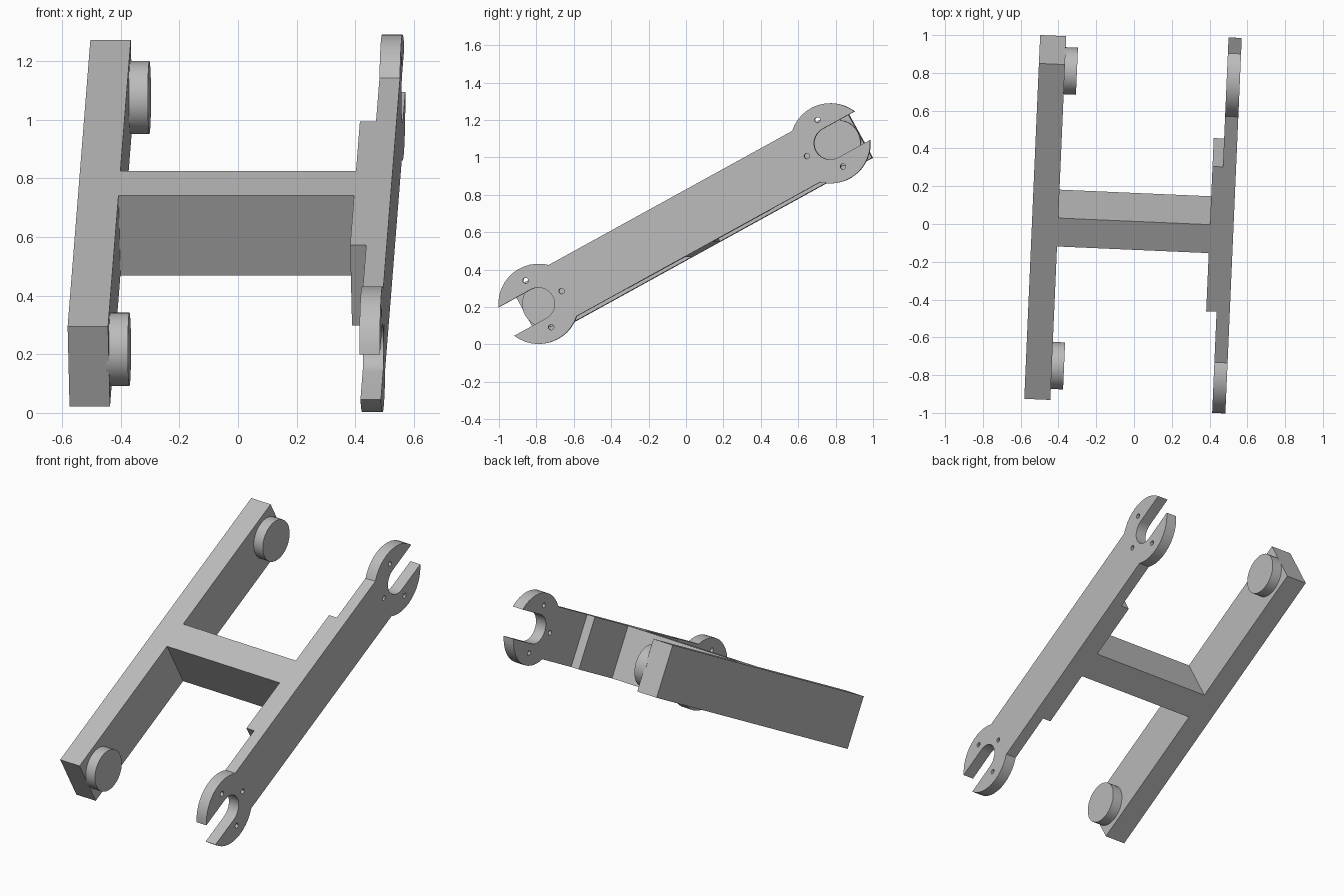
import bpy
import bmesh
from math import radians, sin, cos, asin, pi
from mathutils import Matrix, Vector

if "Cube" in bpy.data.objects:
    bpy.data.objects.remove(bpy.data.objects["Cube"])

# Single grey material
grey = bpy.data.materials.new("plain_grey")
grey.use_nodes = True
grey.diffuse_color = (0.5, 0.5, 0.5, 1)
grey.node_tree.nodes["Principled BSDF"].inputs["Base Color"].default_value = (0.5, 0.5, 0.5, 1)

# Part frame: x across, y along the arms, z through their height
TILT = (Matrix.Translation((0, 0, 0.6465)) @ Matrix.Rotation(radians(-2.5), 4, 'Z')
        @ Matrix.Rotation(radians(28.8), 4, 'X') @ Matrix.Translation((0, 0.012, -0.007)))
HALF_H = 0.156     # half height of every bar
JAW_Y = 0.891      # distance of jaws and pegs from the middle
JAW_R = 0.2145
SLOT_R = 0.087
INNER = 0.402      # inner faces of both arms


def finish(obj):
    obj.data.materials.clear()
    obj.data.materials.append(grey)
    bpy.ops.object.select_all(action='DESELECT')
    obj.select_set(True)
    bpy.context.view_layer.objects.active = obj
    bpy.ops.object.shade_smooth_by_angle(angle=radians(30))


def add_mesh(name, bm):
    bm.transform(TILT)
    mesh = bpy.data.meshes.new(name)
    bm.to_mesh(mesh)
    bm.free()
    obj = bpy.data.objects.new(name, mesh)
    bpy.context.collection.objects.link(obj)
    finish(obj)


def box(name, x0, x1, half_y):
    bm = bmesh.new()
    size = Matrix.Diagonal((x1 - x0, 2 * half_y, 2 * HALF_H, 1))
    bmesh.ops.create_cube(bm, size=1, matrix=Matrix.Translation(((x0 + x1) / 2, 0, 0)) @ size)
    add_mesh(name, bm)


def peg(name, y):
    bm = bmesh.new()
    place = Matrix.Translation((-INNER + 0.0275, y, 0)) @ Matrix.Rotation(pi / 2, 4, 'Y')
    bmesh.ops.create_cone(bm, cap_ends=True, segments=32, radius1=0.125, radius2=0.125,
                          depth=0.075, matrix=place)
    add_mesh(name, bm)


def arc(cx, cy, r, a0, a1, n):
    return [(cx + r * cos(a0 + (a1 - a0) * i / n), cy + r * sin(a0 + (a1 - a0) * i / n))
            for i in range(n + 1)]


def add_spline(curve, points):
    spline = curve.splines.new('POLY')
    spline.points.add(len(points) - 1)
    for p, (x, y) in zip(spline.points, points):
        p.co = (x, y, 0, 1)
    spline.use_cyclic_u = True


def wrench_plate(name, x0, x1):
    # Outline of one open jaw, repeated by a half turn for the other
    neck, lip = pi - asin(HALF_H / JAW_R), asin(SLOT_R / JAW_R)
    end = (arc(JAW_Y, 0, JAW_R, -neck, -lip, 12)
           + arc(JAW_Y, 0, SLOT_R, -pi / 2, -3 * pi / 2, 14)
           + arc(JAW_Y, 0, JAW_R, lip, neck, 12))
    curve = bpy.data.curves.new(name, 'CURVE')
    curve.dimensions = '2D'
    curve.fill_mode = 'BOTH'
    curve.extrude = (x1 - x0) / 2
    add_spline(curve, end + [(-x, -y) for x, y in end])
    # Three screw holes around each jaw
    for s in (1, -1):
        for dx, dy in ((0, 0.142), (-0.142, 0), (0, -0.142)):
            add_spline(curve, arc(s * (JAW_Y + dx), dy, 0.015, 0, 2 * pi * 11 / 12, 11))
    obj = bpy.data.objects.new(name, curve)
    bpy.context.collection.objects.link(obj)
    bpy.ops.object.select_all(action='DESELECT')
    obj.select_set(True)
    bpy.context.view_layer.objects.active = obj
    bpy.ops.object.convert(target='MESH')
    obj = bpy.context.view_layer.objects.active
    upright = Matrix(((0, 0, 1, 0), (1, 0, 0, 0), (0, 1, 0, 0), (0, 0, 0, 1)))
    obj.data.transform(TILT @ Matrix.Translation(((x0 + x1) / 2, 0, 0)) @ upright)
    finish(obj)


# Solid right-hand arm with two pegs on its inner face
box("solid_arm", -0.54, -INNER, 1.014)
peg("front_peg", -JAW_Y)
peg("back_peg", JAW_Y)

# Bridge between the arms
box("cross_bar", -INNER, INNER, 0.086)

# Forked left-hand arm: thickened middle and jawed plate
box("arm_thickening", INNER, 0.457, 0.438)
wrench_plate("jaw_plate", 0.457, 0.527)
